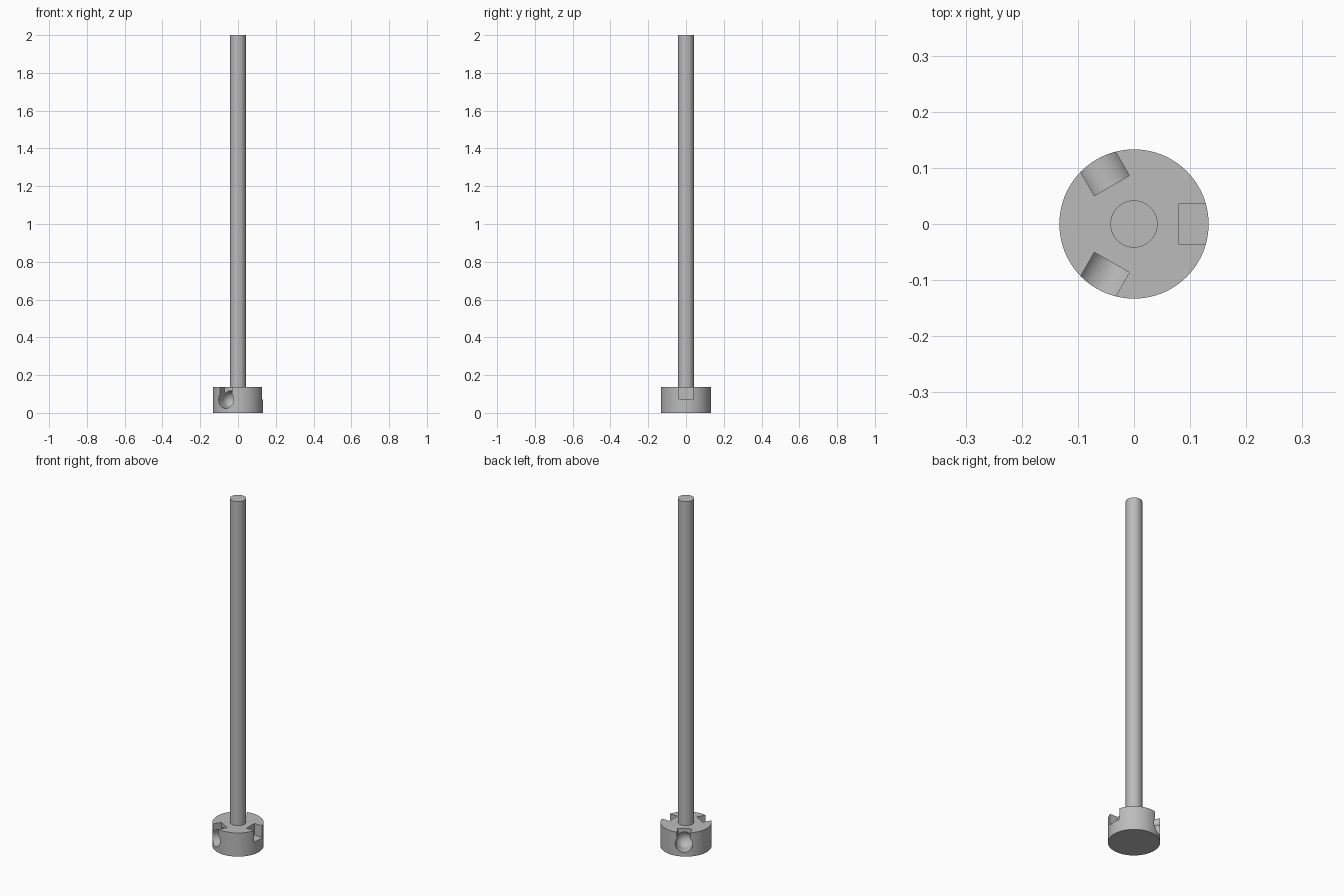
import bpy, bmesh, math
from mathutils import Matrix

cube = bpy.data.objects.get("Cube")
if cube:
    bpy.data.objects.remove(cube, do_unlink=True)

HUB_R, HUB_H = 0.133, 0.136
ROD_R, TOP = 0.042, 2.0
HOLE_R, HOLE_Z = 0.046, 0.07
NECK_W, SLOT_X = 0.072, 0.079

grey = bpy.data.materials.new("plain grey")
grey.use_nodes = True
colour = (0.5, 0.5, 0.5, 1)
grey.diffuse_color = colour
grey.node_tree.nodes["Principled BSDF"].inputs["Base Color"].default_value = colour


def make_object(name, bm):
    bmesh.ops.recalc_face_normals(bm, faces=bm.faces)
    mesh = bpy.data.meshes.new(name)
    bm.to_mesh(mesh)
    bm.free()
    mesh.materials.append(grey)
    obj = bpy.data.objects.new(name, mesh)
    bpy.context.collection.objects.link(obj)
    return obj


def cylinder(name, radius, bottom, top):
    bm = bmesh.new()
    bmesh.ops.create_cone(bm, cap_ends=True, segments=96, radius1=radius, radius2=radius,
                          depth=top - bottom,
                          matrix=Matrix.Translation((0, 0, (bottom + top) / 2)))
    return make_object(name, bm)


def socket_cutter(turn):
    # Round-ended bore, running outward from the socket centre
    bm = bmesh.new()
    bmesh.ops.create_uvsphere(bm, u_segments=48, v_segments=24, radius=HOLE_R)
    bmesh.ops.delete(bm, geom=[v for v in bm.verts if v.co.z > 0.001], context="VERTS")
    rim = [e for e in bm.edges if e.is_boundary]
    out = bmesh.ops.extrude_edge_only(bm, edges=rim)["geom"]
    for v in out:
        if isinstance(v, bmesh.types.BMVert):
            v.co.z += 0.1
    bmesh.ops.holes_fill(bm, edges=[e for e in bm.edges if e.is_boundary])
    place = turn @ Matrix.Translation((SLOT_X, 0, HOLE_Z)) @ Matrix.Rotation(math.pi / 2, 4, "Y")
    bm.transform(place)
    return make_object("socket_cutter", bm)


def neck_cutter(turn):
    # Narrower slot open to the top and the rim
    bm = bmesh.new()
    size = Matrix.Diagonal((0.1, NECK_W, 0.1, 1))
    bmesh.ops.create_cube(bm, size=1, matrix=turn @ Matrix.Translation(
        (SLOT_X + 0.05, 0, HOLE_Z + 0.05)) @ size)
    return make_object("neck_cutter", bm)


def cut(target, cutter):
    mod = target.modifiers.new("cut", "BOOLEAN")
    mod.operation = "DIFFERENCE"
    mod.solver = "EXACT"
    mod.object = cutter
    bpy.context.view_layer.objects.active = target
    bpy.ops.object.modifier_apply(modifier=mod.name)
    bpy.data.objects.remove(cutter, do_unlink=True)


# Hub with three keyhole sockets
hub = cylinder("hub", HUB_R, 0, HUB_H)
for i in range(3):
    turn = Matrix.Rotation(i * math.tau / 3, 4, "Z")
    cut(hub, socket_cutter(turn))
    cut(hub, neck_cutter(turn))

# Long rod standing on the hub
rod = cylinder("rod", ROD_R, HUB_H, TOP)

# Smooth round walls, sharp rims
bpy.ops.object.select_all(action="DESELECT")
for obj in (hub, rod):
    obj.select_set(True)
bpy.context.view_layer.objects.active = hub
bpy.ops.object.shade_smooth_by_angle(angle=math.radians(30))
